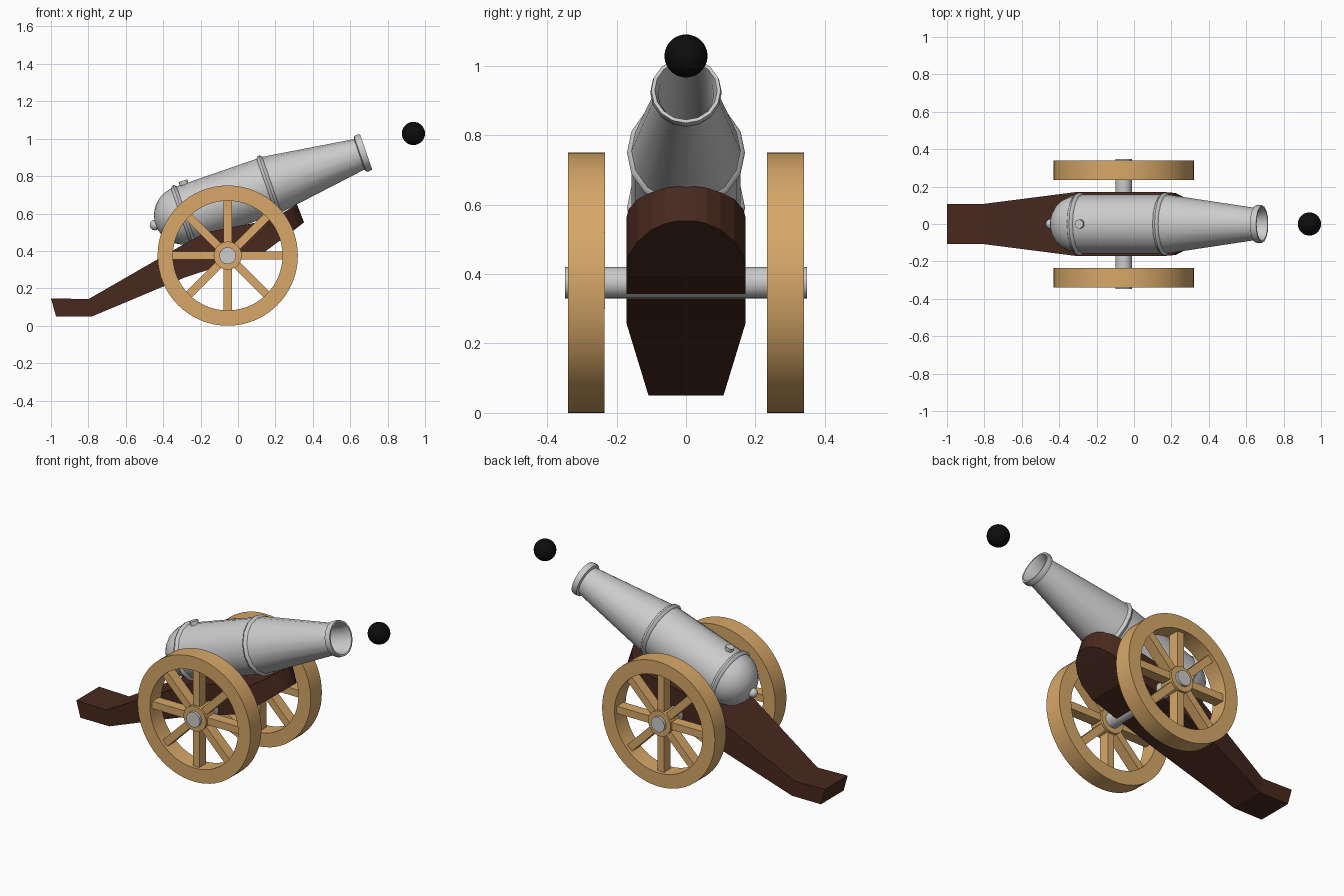
import bpy, bmesh, math
from mathutils import Matrix, Vector

if "Cube" in bpy.data.objects:
    bpy.data.objects.remove(bpy.data.objects["Cube"])


def material(name, rgb):
    m = bpy.data.materials.new(name)
    m.diffuse_color = (*rgb, 1)
    m.use_nodes = True
    m.node_tree.nodes["Principled BSDF"].inputs["Base Color"].default_value = m.diffuse_color
    return m


OAK = material("light_wood", (0.68, 0.39, 0.14))
DARK = material("dark_wood", (0.065, 0.022, 0.013))
BLACK = material("black_iron", (0.004, 0.004, 0.004))


def finish(bm, name, mat=None, matrix=Matrix(), smooth=None):
    bmesh.ops.remove_doubles(bm, verts=bm.verts, dist=1e-5)
    bmesh.ops.recalc_face_normals(bm, faces=bm.faces)
    me = bpy.data.meshes.new(name)
    bm.to_mesh(me)
    bm.free()
    ob = bpy.data.objects.new(name, me)
    bpy.context.collection.objects.link(ob)
    ob.matrix_world = matrix
    if mat:
        me.materials.append(mat)
    if smooth:
        bpy.ops.object.select_all(action='DESELECT')
        ob.select_set(True)
        bpy.context.view_layer.objects.active = ob
        bpy.ops.object.shade_smooth_by_angle(angle=math.radians(smooth))
    return ob


def lathe(bm, profile, steps, closed=False):
    """Spin (radius, height) points around local z."""
    vs = [bm.verts.new((r, 0, h)) for r, h in profile]
    es = [bm.edges.new(p) for p in zip(vs, vs[1:])]
    if closed:
        es.append(bm.edges.new((vs[-1], vs[0])))
    bmesh.ops.spin(bm, geom=vs + es, cent=(0, 0, 0), axis=(0, 0, 1),
                   angle=math.tau, steps=steps, use_duplicate=False)


# Barrel: local z runs from the breech ring to the muzzle, raised 19 degrees
BARREL = Matrix.Translation((-0.292, 0, 0.591)) @ Matrix.Rotation(math.radians(90 - 19.1), 4, 'Y')
R = 0.157


def ring(s, r0, r1, h=0.016):
    return [(r0, s - h), (r1 - 0.004, s - h * 0.6), (r1, s), (r1 - 0.004, s + h * 0.6), (r0, s + h)]


dome = [(R * math.sin(a), -R * math.cos(a)) for a in (i * math.pi / 18 for i in range(9))]
profile = dome + ring(0, R, 0.17) + ring(0.484, R, 0.17)
profile += [(0.086, 0.995), (0.1, 1.0), (0.103, 1.015), (0.1, 1.034), (0.09, 1.034),
            (0.08, 1.0), (0.08, 0.45), (0, 0.45)]
bm = bmesh.new()
lathe(bm, profile, 16)
finish(bm, "barrel", matrix=BARREL, smooth=40)

# Breech knob
bm = bmesh.new()
bmesh.ops.create_uvsphere(bm, u_segments=16, v_segments=10, radius=0.028)
finish(bm, "breech_knob", matrix=BARREL @ Matrix.Translation((0, 0, -0.161)), smooth=40)

# Fuse vent on top of the barrel
bm = bmesh.new()
bmesh.ops.create_cone(bm, cap_ends=True, segments=16, radius1=0.024, radius2=0.024, depth=0.05)
finish(bm, "fuse_vent", smooth=40,
       matrix=BARREL @ Matrix.Translation((-0.15, 0, 0.058)) @ Matrix.Rotation(math.pi / 2, 4, 'Y'))

# Carriage: stations of (top x, top z, bottom x, bottom z, half width)
stations = [
    (-1.0, 0.147, -0.973, 0.05, 0.108),
    (-0.8, 0.142, -0.78, 0.05, 0.108),
    (-0.3, 0.43, -0.28, 0.26, 0.172),
    (-0.17, 0.5, -0.1, 0.318, 0.172),
    (0.14, 0.56, 0.144, 0.396, 0.172),
    (0.205, 0.585, 0.22, 0.452, 0.166),
    (0.26, 0.615, 0.275, 0.493, 0.14),
    (0.29, 0.635, 0.32, 0.527, 0.1),
    (0.308, 0.648, 0.343, 0.545, 0.06),
    (0.314, 0.652, 0.353, 0.553, 0.025),
]
bm = bmesh.new()
loops = [[bm.verts.new(p) for p in ((xt, -w, zt), (xt, w, zt), (xb, w, zb), (xb, -w, zb))]
         for xt, zt, xb, zb, w in stations]
for a, b in zip(loops, loops[1:]):
    for i in range(4):
        j = (i + 1) % 4
        bm.faces.new((a[i], a[j], b[j], b[i]))
bm.faces.new(loops[0])
bm.faces.new(loops[-1])
finish(bm, "carriage", DARK)

# Axle
AX, AZ = -0.055, 0.375
TURN = Matrix.Rotation(math.pi / 2, 4, 'X')
bm = bmesh.new()
bmesh.ops.create_cone(bm, cap_ends=True, segments=32, radius1=0.045, radius2=0.045, depth=0.696)
finish(bm, "axle", matrix=Matrix.Translation((AX, 0, AZ)) @ TURN, smooth=40)

# Wheels: rim, hub and eight spokes each
for side, y in (("front", -0.287), ("back", 0.287)):
    place = Matrix.Translation((AX, y, AZ)) @ TURN
    for part, r0, r1, h in (("rim", 0.293, 0.375, 0.053), ("hub", 0.04, 0.075, 0.045)):
        bm = bmesh.new()
        lathe(bm, [(r0, -h), (r1, -h), (r1, h), (r0, h)], 64 if part == "rim" else 32, closed=True)
        finish(bm, f"{side}_wheel_{part}", OAK, place, 30)
    bm = bmesh.new()
    for k in range(8):
        m = (Matrix.Rotation(k * math.pi / 4, 4, 'Z') @ Matrix.Translation((0.185, 0, 0))
             @ Matrix.Diagonal((0.24, 0.044, 0.064, 1)))
        bmesh.ops.create_cube(bm, size=1, matrix=m)
    finish(bm, f"{side}_wheel_spokes", OAK, place)

# Cannonball in flight
bm = bmesh.new()
bmesh.ops.create_uvsphere(bm, u_segments=32, v_segments=16, radius=0.062)
finish(bm, "cannonball", BLACK, Matrix.Translation((0.938, 0, 1.028)), 60)
